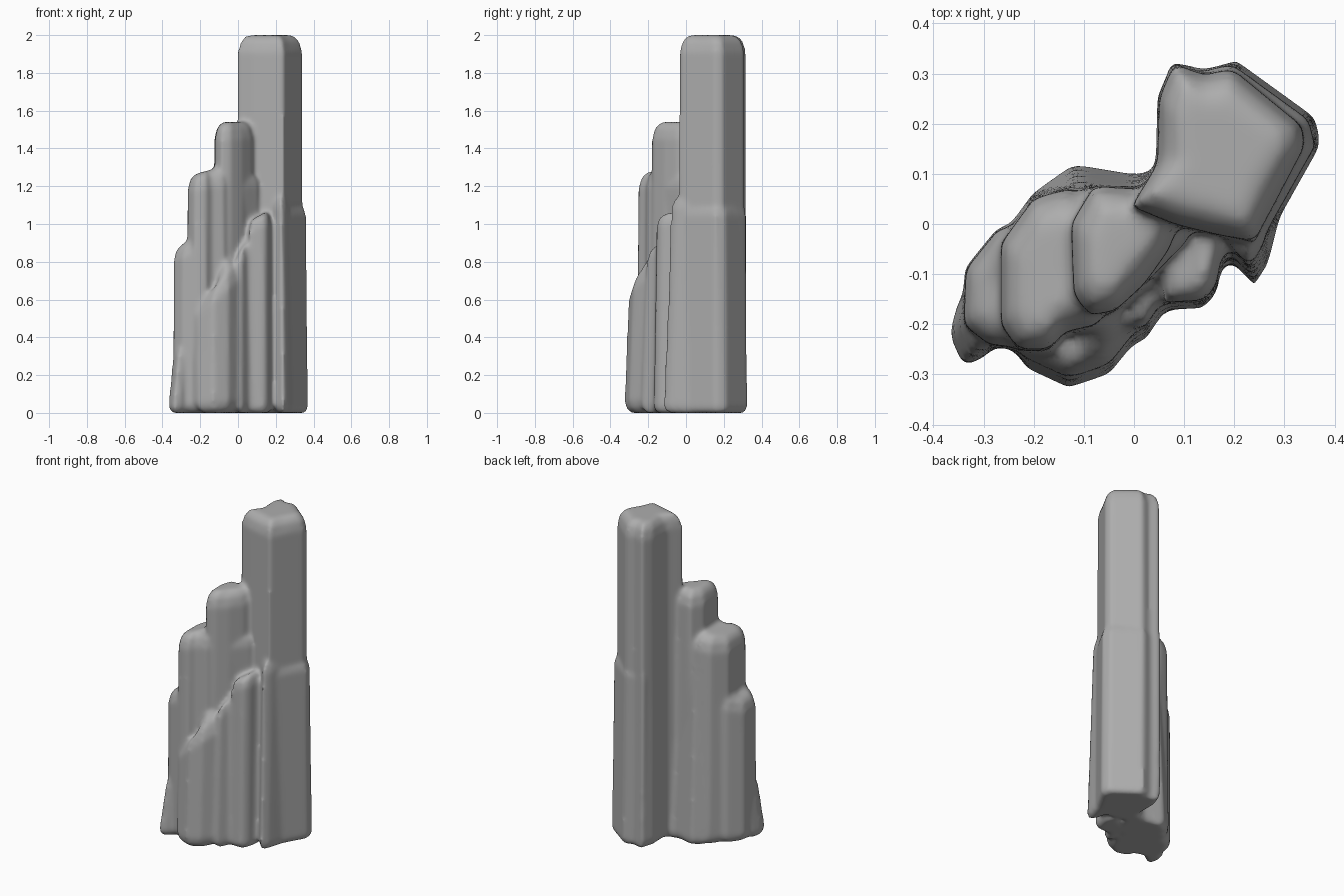
import bpy, bmesh
from mathutils import Vector

if "Cube" in bpy.data.objects:
    bpy.data.objects.remove(bpy.data.objects["Cube"])

stone = bpy.data.materials.new("grey stone")
stone.use_nodes = True
GREY = (0.42, 0.42, 0.42, 1)
stone.diffuse_color = GREY
stone.node_tree.nodes["Principled BSDF"].inputs["Base Color"].default_value = GREY


def column(bm, outline, height, flare=1.03, tilt=0.0, rim=0.04, lean=(0, 0)):
    """Upright stone shaft with rounded ends, wider at the foot, its top shifted by lean."""
    pts = [Vector((x, y, 0)) for x, y in outline]
    mid = sum(pts, Vector()) / len(pts)
    levels = [(0, rim * 0.7), (rim * 0.4, rim * 0.2), (rim, 0), (height * 0.5, 0),
              (height - rim * 1.8, 0), (height - rim * 0.7, rim * 0.3),
              (height - rim * 0.2, rim * 0.75), (height, rim * 1.2)]
    rings = []
    for z, inset in levels:
        t = z / height
        shift = Vector((lean[0], lean[1], 0)) * t
        ring = []
        for p in pts:
            out = p - mid
            length = max(out.length * (flare + (1 - flare) * t) - inset, 0.01)
            co = mid + shift + out.normalized() * length
            co.z = z + tilt * out.x * t
            ring.append(bm.verts.new(co))
        rings.append(ring)
    count = len(pts)
    for low, high in zip(rings, rings[1:]):
        for i in range(count):
            j = (i + 1) % count
            bm.faces.new((low[i], low[j], high[j], high[i]))
    bm.faces.new(rings[0][::-1])
    bm.faces.new(rings[-1])


bm = bmesh.new()

# tall spire
column(bm, [(-.005, .035), (.08, 0), (.16, -.02), (.24, -.035), (.285, .05), (.34, .155),
            (.335, .195), (.195, .31), (.14, .297), (.08, .32), (.05, .25), (.047, .12)],
       2.0, 1.03, rim=.05)
# wider skirt on the lower half of the spire
column(bm, [(.22, -.05), (.27, -.02), (.31, .05), (.372, .16), (.36, .212), (.205, .324),
            (.14, .306), (.075, .325), (.1, .15)], 1.1, 1.01, rim=.03, lean=(-.012, -.005))
# second step
column(bm, [(-.12, -.14), (-.09, -.18), (-.04, -.175), (.02, -.12), (.07, -.05), (.1, .04),
            (0, .07), (-.08, .075), (-.125, 0)], 1.54, 1.08, rim=.05)
# third step
column(bm, [(-.265, -.2), (-.23, -.25), (-.17, -.25), (-.14, -.215), (-.07, -.2), (-.05, 0),
            (-.13, .07), (-.2, .05), (-.265, -.04)], 1.28, 1.07, .15, .05)
# fourth step
column(bm, [(-.34, -.2), (-.29, -.24), (-.18, -.25), (-.16, 0), (-.27, -.01), (-.335, -.09)],
       .92, 1.04, .4, .05)
# low toe at the outer end
column(bm, [(-.372, -.225), (-.345, -.287), (-.31, -.275), (-.26, -.23), (-.28, -.13),
            (-.355, -.16)], .38, 1.02, rim=.04, lean=(.035, .04))
# front buttress with a sloping top
column(bm, [(-.22, -.285), (-.13, -.327), (-.05, -.3), (-.01, -.25), (.03, -.12), (-.06, -.1),
            (-.2, -.16)], .73, 1.02, 1.0, .06, (0, .025))
# narrow front ribs
column(bm, [(-.01, -.235), (.02, -.235), (.05, -.19), (.1, -.1), (.1, 0), (0, -.06)],
       .92, 1.03, 1.0, .05, (0, .03))
column(bm, [(.06, -.17), (.14, -.167), (.165, -.135), (.18, -.04), (.13, .03), (.06, -.04)],
       1.05, 1.02, .3, .035, (0, .015))
column(bm, [(.2, -.08), (.24, -.122), (.267, -.08), (.3, .05), (.25, .09), (.19, .02)],
       1.15, 1.02, rim=.04, lean=(-.01, .04))
# back wall leaning into the steps
column(bm, [(-.18, -.05), (.02, -.06), (.1, .02), (.09, .11), (0, .1), (-.12, .12),
            (-.19, .07)], 1.27, 1.02, lean=(.01, -.055))

bmesh.ops.recalc_face_normals(bm, faces=bm.faces)
mesh = bpy.data.meshes.new("rock_pillar")
bm.to_mesh(mesh)
bm.free()
mesh.materials.append(stone)
rock = bpy.data.objects.new("rock_pillar", mesh)
bpy.context.collection.objects.link(rock)

# fuse the shafts into one weathered surface
fuse = rock.modifiers.new("fuse", 'REMESH')
fuse.mode = 'VOXEL'
fuse.voxel_size = 0.012
fuse.use_smooth_shade = True
soften = rock.modifiers.new("soften", 'SMOOTH')
soften.factor = 0.5
soften.iterations = 10
